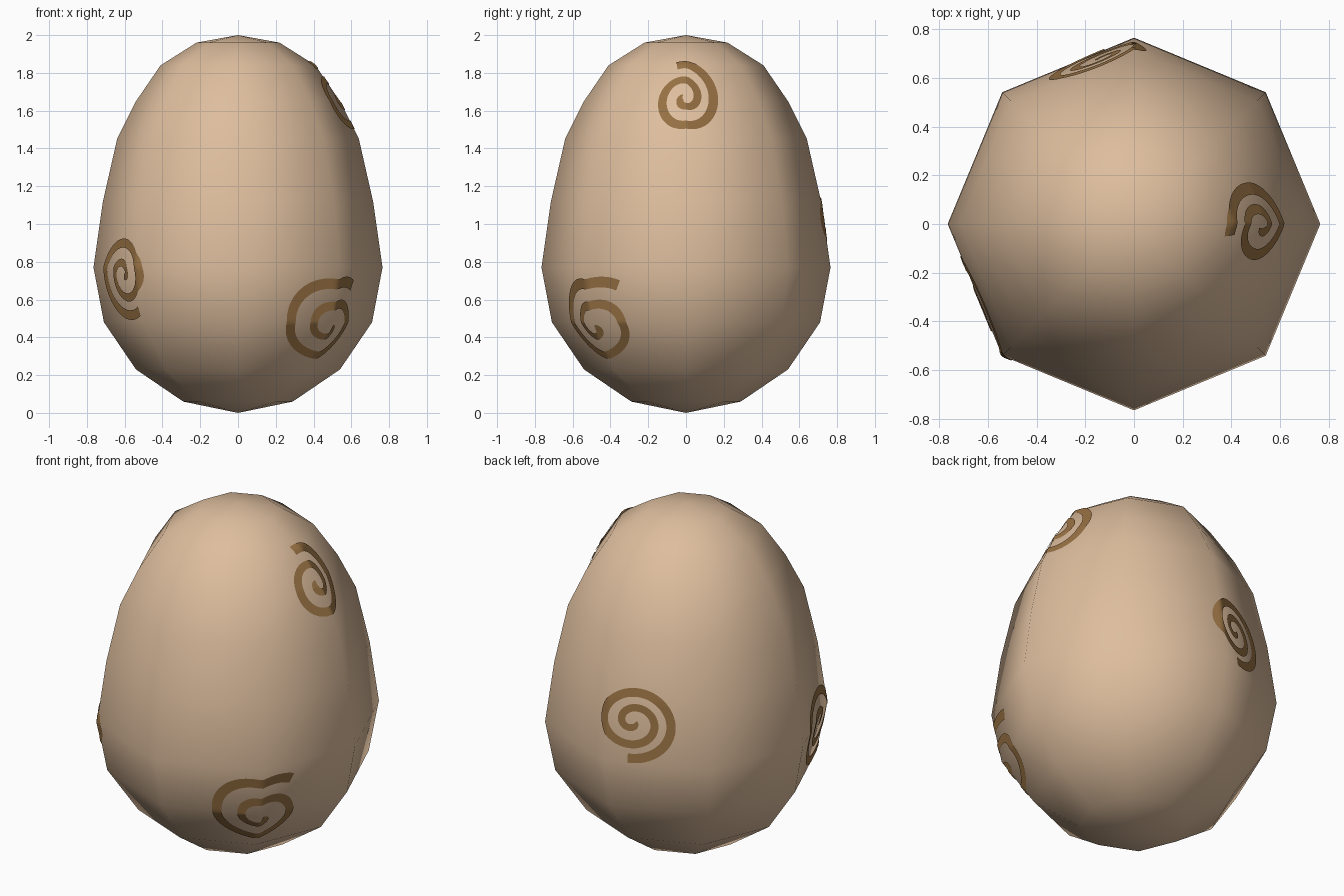
import bpy, bmesh, math
from mathutils import Vector
from mathutils.bvhtree import BVHTree

if "Cube" in bpy.data.objects:
    bpy.data.objects.remove(bpy.data.objects["Cube"])


def material(name, rgb):
    m = bpy.data.materials.new(name)
    m.diffuse_color = (*rgb, 1.0)
    m.use_nodes = True
    m.node_tree.nodes["Principled BSDF"].inputs["Base Color"].default_value = m.diffuse_color
    return m


shell_mat = material("tan shell", (0.73, 0.515, 0.342))
mark_mat = material("brown marking", (0.31, 0.165, 0.056))


def make_object(name, bm, mat):
    for f in bm.faces:
        f.smooth = True
    mesh = bpy.data.meshes.new(name)
    bm.to_mesh(mesh)
    bm.free()
    mesh.materials.append(mat)
    ob = bpy.data.objects.new(name, mesh)
    bpy.context.collection.objects.link(ob)
    return ob


# Egg shell: eight-sided lathe of (radius, height) rings between two poles
SIDES = 8
rings = [(0.29, 0.06), (0.54, 0.23), (0.71, 0.48), (0.765, 0.77), (0.715, 1.12),
         (0.64, 1.45), (0.54, 1.65), (0.41, 1.84), (0.22, 1.96)]
bm = bmesh.new()
loops = []
for r, z in rings:
    loops.append([bm.verts.new((r * math.cos(i * math.tau / SIDES),
                                r * math.sin(i * math.tau / SIDES), z))
                  for i in range(SIDES)])
bottom = bm.verts.new((0, 0, 0))
top = bm.verts.new((0, 0, 2))
for i in range(SIDES):
    j = (i + 1) % SIDES
    bm.faces.new((bottom, loops[0][j], loops[0][i]))
    bm.faces.new((top, loops[-1][i], loops[-1][j]))
    for a, b in zip(loops, loops[1:]):
        bm.faces.new((a[i], a[j], b[j], b[i]))
bm.normal_update()
surface = BVHTree.FromBMesh(bm)
make_object("egg_shell", bm, shell_mat)


# Spiral marking: a thin ribbon drawn on a tangent plane and projected on the shell
def spiral(name, azimuth, z, tilt, ru, rv, start, turns, sense, shift=0.0):
    az, tl = math.radians(azimuth), math.radians(tilt)
    out = Vector((math.cos(az), math.sin(az), 0))
    right = Vector((-out.y, out.x, 0))
    normal = out * math.cos(tl) + Vector((0, 0, math.sin(tl)))
    up = normal.cross(right)
    centre = surface.ray_cast(out * 2 + Vector((0, 0, z)), -out)[0]
    steps, across, width = 140, 4, 0.052

    def point(t):
        a = math.radians(start) + sense * t * turns * math.tau
        k = (1 - t) ** 0.8
        return Vector((shift + ru * k * math.cos(a), rv * k * math.sin(a)))

    bm = bmesh.new()
    rows = []
    for s in range(steps + 1):
        t = 0.985 * s / steps
        p = point(t)
        d = (point(t + 0.004) - point(max(t - 0.004, 0))).normalized()
        side = Vector((-d.y, d.x))
        w = width * (1 - 0.3 * t)
        row = []
        for c in range(across + 1):
            q = p + side * w * (c / across - 0.5)
            origin = centre + right * q.x + up * q.y + normal * 0.6
            hit, n, _, _ = surface.ray_cast(origin, -normal)
            row.append(bm.verts.new(hit + n * 0.005))
        rows.append(row)
    for a, b in zip(rows, rows[1:]):
        for c in range(across):
            bm.faces.new((a[c], b[c], b[c + 1], a[c + 1]))
    # face every patch outwards
    bm.normal_update()
    for f in bm.faces:
        if f.normal.dot(normal) < 0:
            f.normal_flip()
    make_object(name, bm, mark_mat)


spiral("right_spiral", 0, 1.67, 30, 0.175, 0.215, 102, 1.85, -1, -0.01)
spiral("front_right_spiral", -45, 0.45, -34, 0.265, 0.235, 50, 1.9, 1)
spiral("front_left_spiral", 212, 0.73, -3, 0.28, 0.22, -60, 2.0, -1)
spiral("back_spiral", 101, 1.0, 11, 0.225, 0.205, -95, 2.2, 1)
